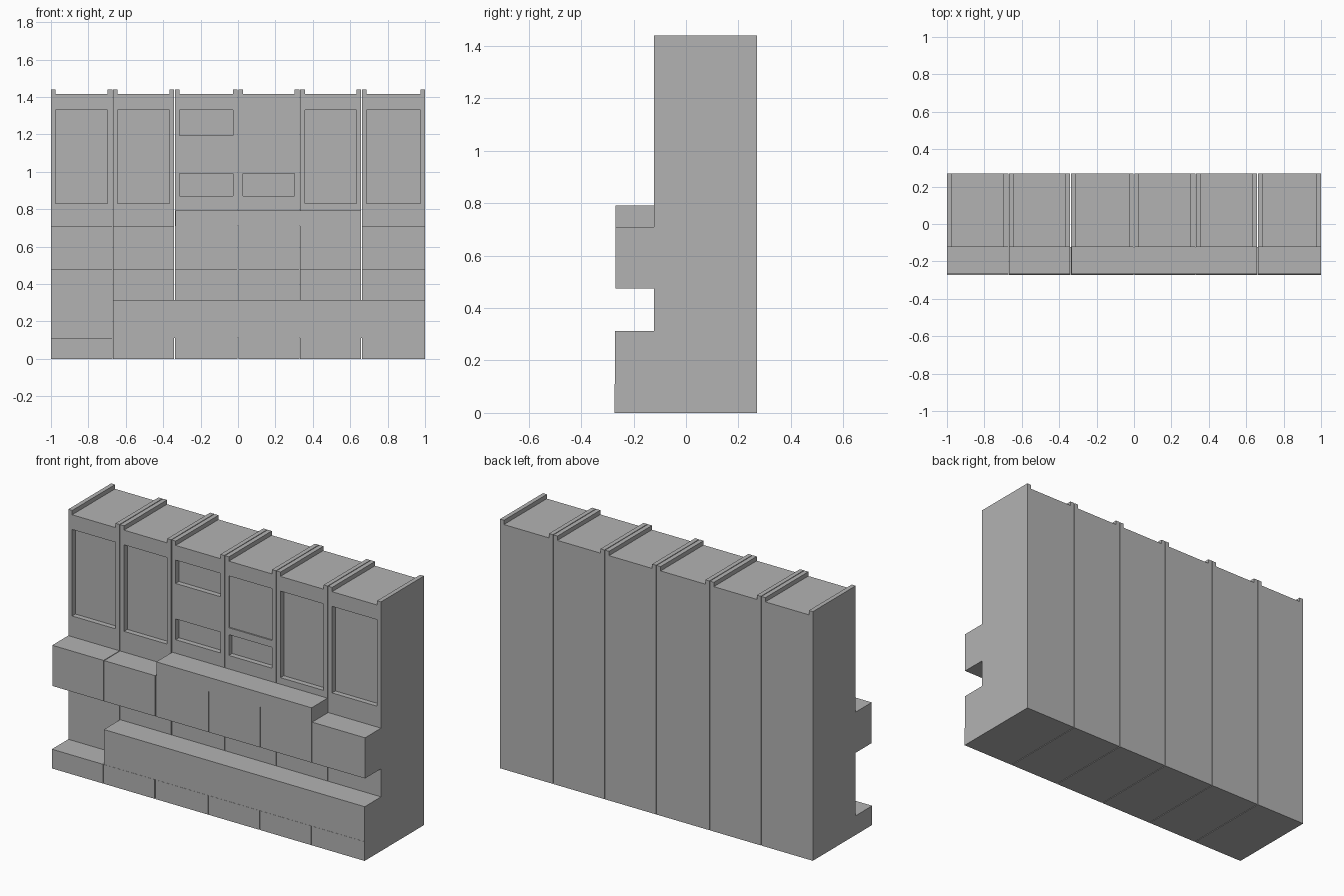
import bpy, bmesh
from mathutils import Vector

if "Cube" in bpy.data.objects:
    bpy.data.objects.remove(bpy.data.objects["Cube"])

grey = bpy.data.materials.new("plain_grey")
grey.diffuse_color = (0.45, 0.45, 0.45, 1)
grey.use_nodes = True
grey.node_tree.nodes["Principled BSDF"].inputs["Base Color"].default_value = grey.diffuse_color

FRONT, BACK, LIP = -0.122, 0.27, -0.268
TOP, RIM_TOP, RIM = 1.415, 1.44, 0.025
EDGES = [-1.0, -0.67, -0.34, 0.0, 0.33, 0.66, 1.0]
GAP = 0.002


def add_box(bm, x, y, z):
    v = bmesh.ops.create_cube(bm, size=1)["verts"]
    for p in v:
        p.co = Vector([(a + b) / 2 + c * (b - a) for c, (a, b) in zip(p.co, (x, y, z))])


def finish(bm, name):
    bmesh.ops.recalc_face_normals(bm, faces=bm.faces)
    me = bpy.data.meshes.new(name)
    bm.to_mesh(me)
    bm.free()
    me.materials.append(grey)
    bpy.context.collection.objects.link(bpy.data.objects.new(name, me))


def box(name, x, y, z):
    bm = bmesh.new()
    add_box(bm, x, y, z)
    finish(bm, name)


def push(bm, faces, offset):
    # extrude faces as a region and slide the new cap
    res = bmesh.ops.extrude_face_region(bm, geom=faces)["geom"]
    verts = [g for g in res if isinstance(g, bmesh.types.BMVert)]
    bmesh.ops.translate(bm, verts=verts, vec=offset)
    left = [f for f in faces if f.is_valid]
    if left:
        bmesh.ops.delete(bm, geom=left, context="FACES_ONLY")


def cabinet_bay(name, l, r, windows):
    bm = bmesh.new()
    add_box(bm, (l, r), (FRONT, BACK), (0, TOP))
    cuts = [((x, 0, 0), (1, 0, 0)) for x in (l + RIM, r - RIM)]
    cuts += [((0, 0, z), (0, 0, 1)) for w in windows for z in w[:2]]
    for co, no in cuts:
        bmesh.ops.bisect_plane(bm, geom=bm.verts[:] + bm.edges[:] + bm.faces[:],
                               plane_co=co, plane_no=no)
    bm.normal_update()
    # recessed windows on the front
    for z0, z1, depth in windows:
        hit = []
        for f in bm.faces:
            c = f.calc_center_median()
            if abs(c.y - FRONT) < 1e-4 and l + RIM < c.x < r - RIM and z0 < c.z < z1:
                hit.append(f)
        push(bm, hit, (0, depth, 0))
    # raised rims along both sides of the roof
    for side in (-1, 1):
        hit = []
        for f in bm.faces:
            c = f.calc_center_median()
            if abs(c.z - TOP) < 1e-4 and (c.x < l + RIM if side < 0 else c.x > r - RIM):
                hit.append(f)
        push(bm, hit, (0, 0, RIM_TOP - TOP))
    finish(bm, name)


tall = [(0.83, 1.33, 0.03)]
small = (0.87, 0.99, 0.03)
WINDOWS = [tall, tall, [small, (1.195, 1.33, 0.03)],
           [small, (1.03, 1.33, 0.008)], tall, tall]

for i, wins in enumerate(WINDOWS):
    l = EDGES[i] + (GAP if i else 0)
    r = EDGES[i + 1] - (GAP if i < 5 else 0)
    cabinet_bay(f"cabinet_bay_{i + 1}", l, r, wins)
    # plinth block and projecting ledge in front of each bay
    box(f"plinth_{i + 1}", (l, r), (-0.272, FRONT), (0, 0.111))
    box(f"ledge_{i + 1}", (l, r), (LIP, FRONT), (0.475, 0.71))

# low bench and raised counter
box("bench", (-0.668, 1.0), (-0.271, FRONT), (0.111, 0.313))
box("counter", (-0.335, 0.658), (LIP, FRONT), (0.71, 0.792))
